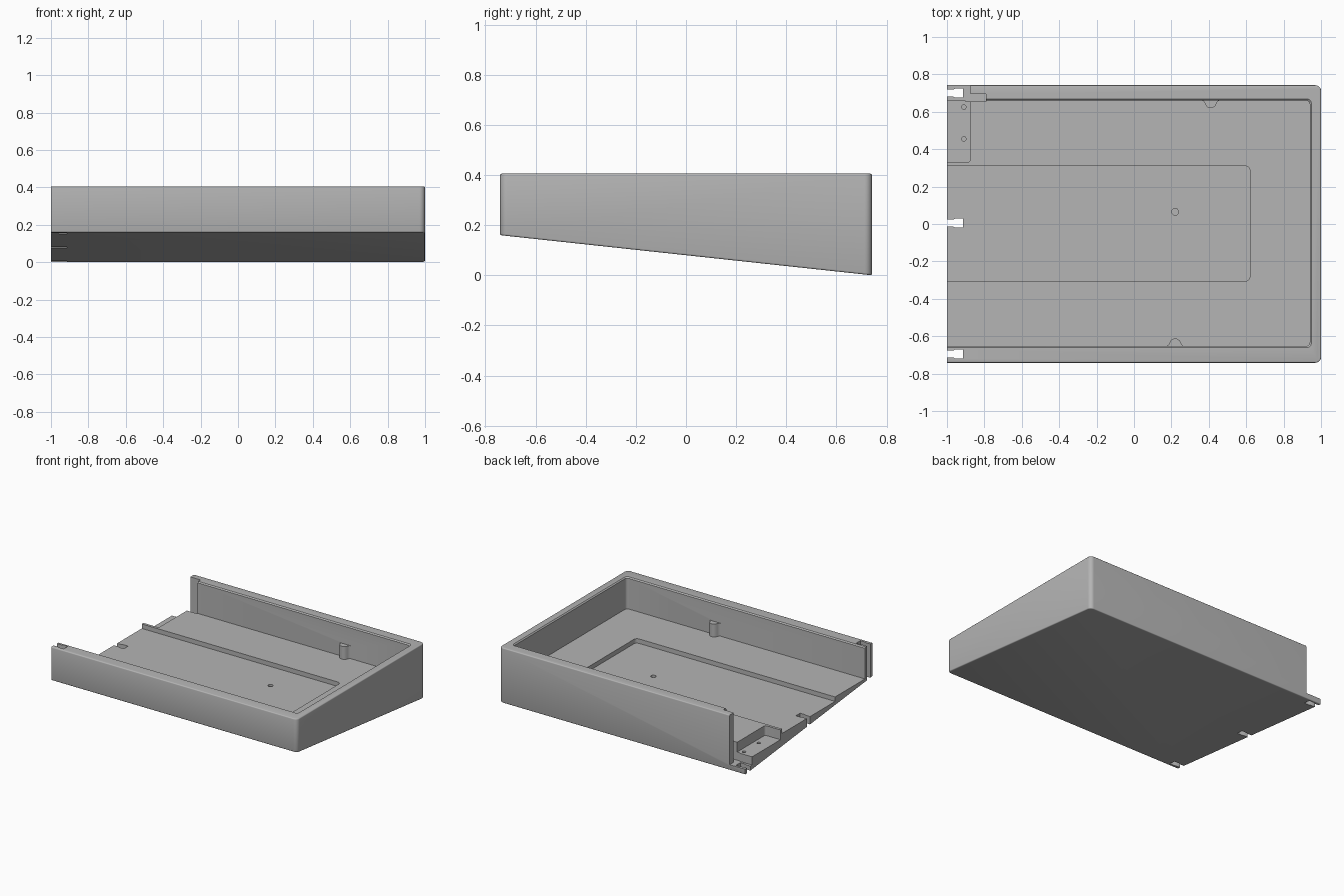
import bpy, bmesh, math
from mathutils import Vector

cube = bpy.data.objects.get("Cube")
if cube:
    bpy.data.objects.remove(cube, do_unlink=True)

grey = bpy.data.materials.new("plain_grey")
grey.use_nodes = True
colour = (0.46, 0.46, 0.46, 1)
grey.diffuse_color = colour
grey.node_tree.nodes["Principled BSDF"].inputs["Base Color"].default_value = colour

TOP, FLOOR, HALF = 0.405, 0.172, 0.742


def finish(name, bm):
    bmesh.ops.recalc_face_normals(bm, faces=bm.faces)
    mesh = bpy.data.meshes.new(name)
    bm.to_mesh(mesh)
    bm.free()
    mesh.materials.append(grey)
    obj = bpy.data.objects.new(name, mesh)
    bpy.context.collection.objects.link(obj)
    return obj


def extrude(bm, points, move):
    face = bm.faces.new([bm.verts.new(p) for p in points])
    out = bmesh.ops.extrude_face_region(bm, geom=[face])
    verts = [g for g in out["geom"] if isinstance(g, bmesh.types.BMVert)]
    bmesh.ops.translate(bm, verts=verts, vec=move)


def prism(name, outline, z0, z1, radius=0):
    bm = bmesh.new()
    extrude(bm, [(x, y, z0) for x, y in outline], Vector((0, 0, z1 - z0)))
    if radius:
        upright = [e for e in bm.edges if abs(e.verts[0].co.z - e.verts[1].co.z) > 1e-4]
        bmesh.ops.bevel(bm, geom=upright, offset=radius, segments=5, affect='EDGES', profile=0.5)
    return finish(name, bm)


def box(name, x0, x1, y0, y1, z0, z1, radius=0):
    return prism(name, [(x0, y0), (x1, y0), (x1, y1), (x0, y1)], z0, z1, radius)


def disc(name, x, y, r, z0, z1):
    ring = [(x + r * math.cos(i * math.tau / 24), y + r * math.sin(i * math.tau / 24)) for i in range(24)]
    return prism(name, ring, z0, z1)


def combine(target, tool, operation='DIFFERENCE'):
    mod = target.modifiers.new("combine", 'BOOLEAN')
    mod.operation, mod.solver, mod.object = operation, 'EXACT', tool
    bpy.context.view_layer.objects.active = target
    bpy.ops.object.modifier_apply(modifier=mod.name)
    bpy.data.objects.remove(tool, do_unlink=True)


# Wedge-shaped shell with a sloping underside and softened outer edges
bm = bmesh.new()
side = [(-HALF, 0.16), (HALF, 0), (HALF, TOP), (-HALF, TOP)]
extrude(bm, [(-1, y, z) for y, z in side], Vector((2, 0, 0)))
corners = [e for e in bm.edges if all(v.co.x > 0.9 for v in e.verts)
           and abs(e.verts[0].co.y - e.verts[1].co.y) < 0.01]
bmesh.ops.bevel(bm, geom=corners, offset=0.03, segments=6, affect='EDGES', profile=0.5)
bm.normal_update()
rims = [e for e in bm.edges if any(abs(f.normal.z) > 0.9 for f in e.link_faces)
        and not all(v.co.x < -0.99 for v in e.verts)]
bmesh.ops.bevel(bm, geom=rims, offset=0.007, segments=3, affect='EDGES', profile=0.5)
tray = finish("tray_shell", bm)

# Main cavity, open on one end, with a chamfered lip
combine(tray, box("cavity", -1.2, 0.94, -0.652, 0.66, FLOOR, 0.6, 0.02))
lip = box("lip", -1.2, 0.94, -0.652, 0.66, TOP - 0.008, TOP + 0.012, 0.02)
for v in lip.data.vertices:
    if v.co.z > TOP:
        v.co.x += 0.02 if v.co.x > 0 else 0
        v.co.y += math.copysign(0.02, v.co.y)
combine(tray, lip)

# Shallow floor recess with its screw hole
combine(tray, box("floor_recess", -1.2, 0.62, -0.305, 0.31, FLOOR - 0.033, 0.3, 0.025))
combine(tray, disc("recess_hole", 0.22, 0.065, 0.018, 0.09, 0.2))

# Connector pocket, shortened back wall and thinned wall end
combine(tray, box("connector_pocket", -1.2, -0.875, 0.33, 0.67, 0.10, 0.6, 0.015))
combine(tray, box("wall_end_cut", -1.2, -0.875, 0.66, 0.9, 0.04, 0.6))
combine(tray, box("wall_thinning", -0.9, -0.79, 0.655, 0.695, 0.04, 0.6))
for y in (0.455, 0.625):
    combine(tray, disc("pocket_hole", -0.91, y, 0.012, 0.06, 0.2))

# Joining slots through the open edge, wider at the inner end
for y in (-0.695, 0.005, 0.7):
    slot = [(-1.1, y - 0.019), (-0.965, y - 0.019), (-0.955, y - 0.025), (-0.915, y - 0.025)]
    slot += [(x, 2 * y - yy) for x, yy in reversed(slot)]
    combine(tray, prism("joining_slot", slot, -0.2, 0.6))

# Short rounded bosses with flared roots against the long walls
for x, wall, inward in ((0.41, 0.66, -1), (0.22, -0.652, 1)):
    half = [(0.045, -0.01), (0.045, 0), (0.036, 0.005), (0.03, 0.017), (0.024, 0.029), (0.013, 0.038)]
    shape = half + [(0, 0.04)] + [(-a, b) for a, b in reversed(half)]
    boss = prism("wall_boss", [(x + a, wall + inward * b) for a, b in shape], FLOOR - 0.01, FLOOR + 0.095)
    combine(tray, boss, 'UNION')

bpy.ops.object.select_all(action='DESELECT')
tray.select_set(True)
bpy.context.view_layer.objects.active = tray
bpy.ops.object.shade_smooth_by_angle(angle=math.radians(35))
